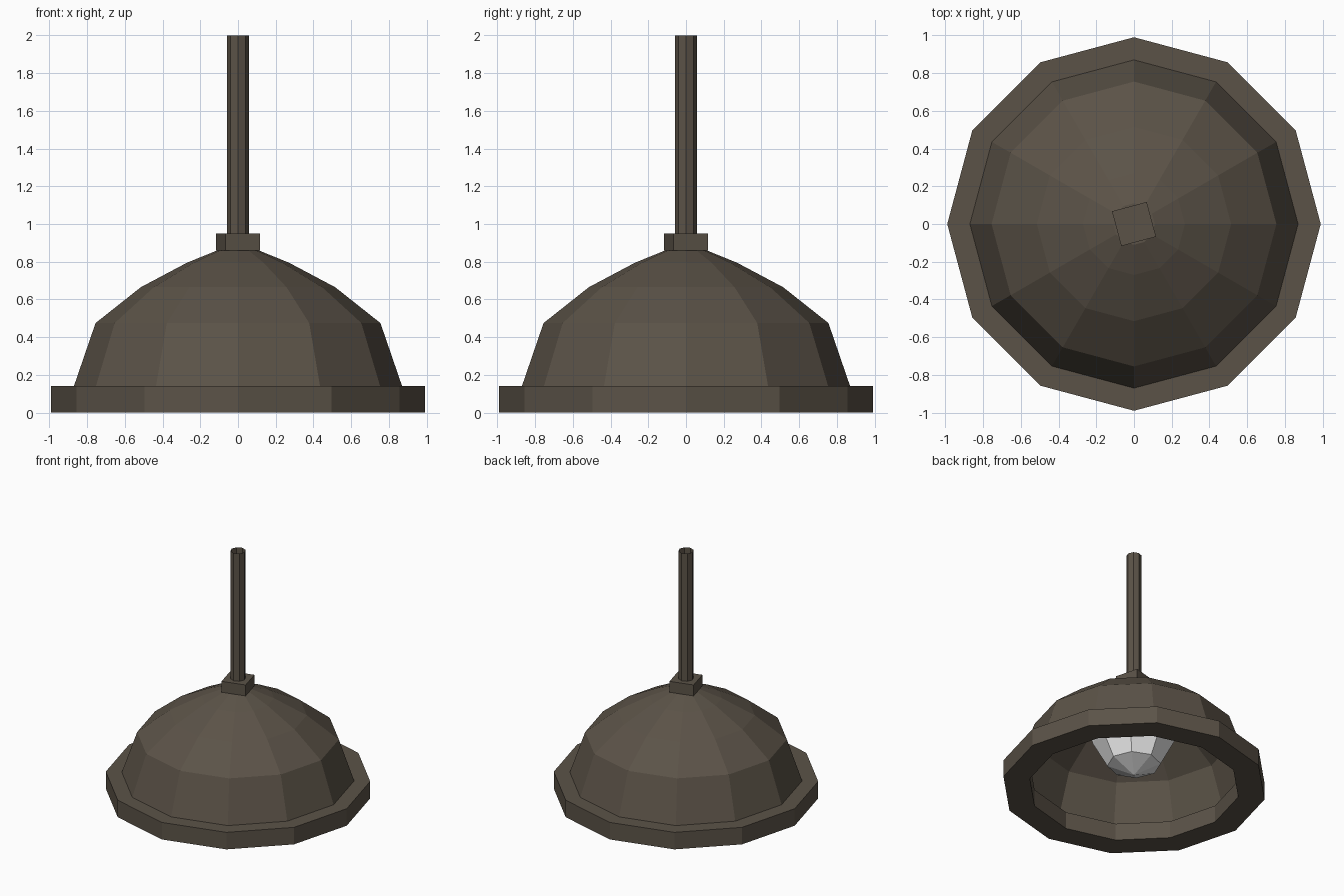
import bpy, bmesh, math

if "Cube" in bpy.data.objects:
    bpy.data.objects.remove(bpy.data.objects["Cube"])


def material(name, rgb):
    m = bpy.data.materials.new(name)
    m.diffuse_color = (*rgb, 1)
    m.use_nodes = True
    m.node_tree.nodes["Principled BSDF"].inputs["Base Color"].default_value = m.diffuse_color
    return m


BRONZE = material("dark_bronze", (0.105, 0.086, 0.064))
GLASS = material("bulb_grey", (0.8, 0.8, 0.8))


def lathe(name, profile, sides, mat, start=0.0):
    """Spin (radius, z) points around z; radius 0 makes a pole."""
    bm = bmesh.new()
    rings = []
    for r, z in profile:
        if r == 0:
            rings.append([bm.verts.new((0, 0, z))] * sides)
        else:
            rings.append([bm.verts.new((r * math.cos(start + math.tau * i / sides),
                                        r * math.sin(start + math.tau * i / sides), z))
                          for i in range(sides)])
    for a, b in zip(rings, rings[1:]):
        for i in range(sides):
            j = (i + 1) % sides
            quad = list(dict.fromkeys((a[i], a[j], b[j], b[i])))
            if len(quad) > 2:
                bm.faces.new(quad)
    me = bpy.data.meshes.new(name)
    bm.to_mesh(me)
    bm.free()
    me.materials.append(mat)
    ob = bpy.data.objects.new(name, me)
    bpy.context.collection.objects.link(ob)
    return ob


# Shade: thin dome with a thick band around the open bottom
lathe("lamp_shade", [(0.79, 0.14), (0.79, 0), (0.99, 0), (0.99, 0.14), (0.87, 0.14),
                     (0.755, 0.475), (0.515, 0.665), (0.27, 0.795),
                     (0.11, 0.86), (0, 0.86)], 12, BRONZE)

# Square collar, slightly turned
lathe("collar", [(0, 0.86), (0.135, 0.86), (0.135, 0.95), (0, 0.95)],
      4, BRONZE, math.radians(60))

# Hanging rod, open at the top
lathe("hanging_rod", [(0.058, 0.95), (0.058, 2.0)], 8, BRONZE)

# Faceted bulb inside the shade
lathe("bulb", [(0, 0.11), (0.2, 0.2), (0.31, 0.40), (0.33, 0.50),
               (0.25, 0.62)], 8, GLASS)
